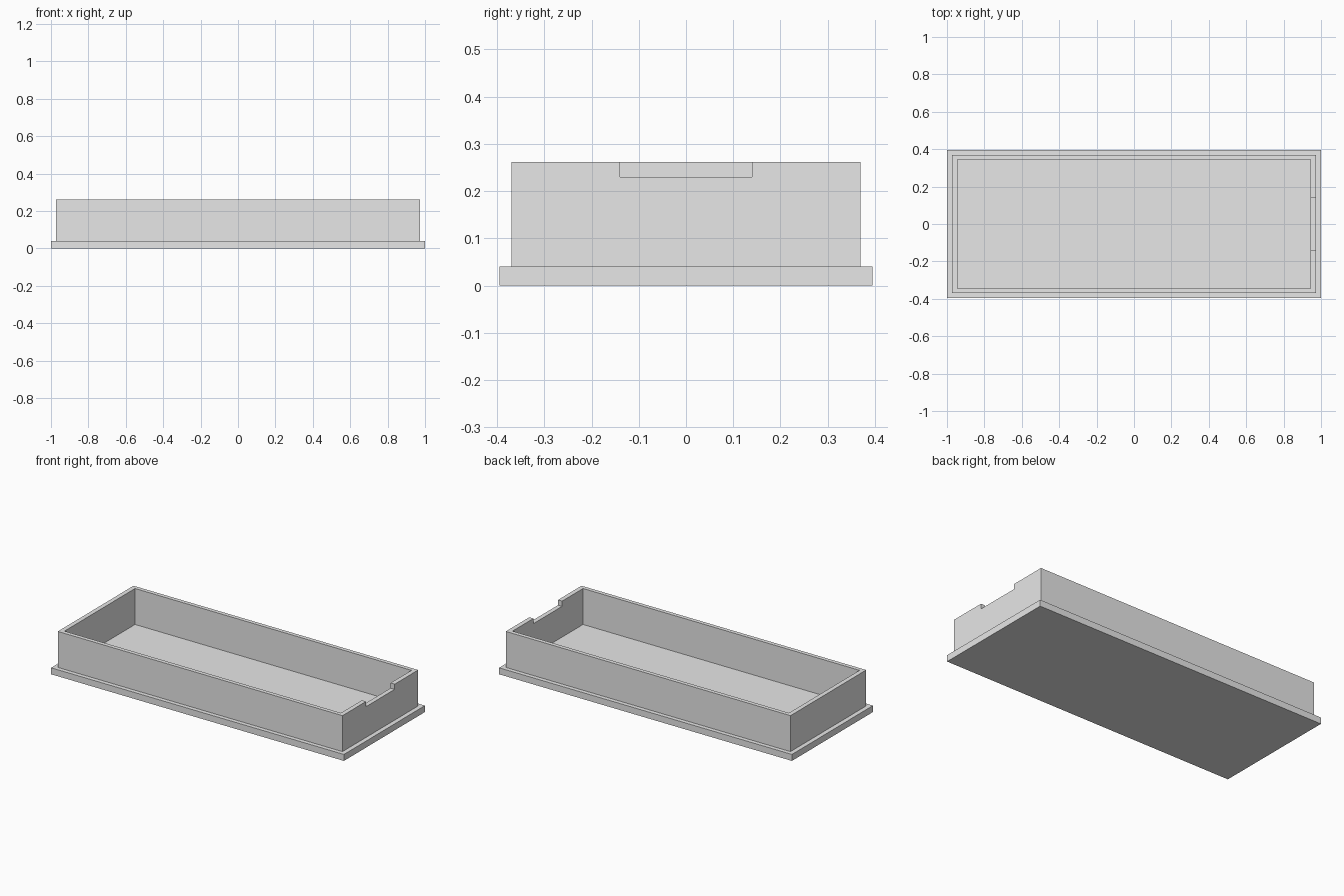
import bpy
import bmesh

cube = bpy.data.objects.get("Cube")
if cube:
    bpy.data.objects.remove(cube, do_unlink=True)

GREY = (0.8, 0.8, 0.8, 1.0)
grey = bpy.data.materials.new("plain grey")
grey.use_nodes = True
grey.diffuse_color = GREY
grey.node_tree.nodes["Principled BSDF"].inputs["Base Color"].default_value = GREY

# Main dimensions
LIP_X, LIP_Y = 1.0, 0.395        # half size of base flange
OUT_X, OUT_Y = 0.972, 0.369      # half size of wall outside
IN_X, IN_Y = 0.944, 0.344        # half size of wall inside
FLOOR, NOTCH_Z, TOP = 0.04, 0.23, 0.262
NOTCH_Y = 0.14


def rectangle(bm, half_x, half_y, z):
    """Counter-clockwise ring of four corners."""
    corners = ((-1, -1), (1, -1), (1, 1), (-1, 1))
    return [bm.verts.new((sx * half_x, sy * half_y, z)) for sx, sy in corners]


def make_object(name, bm):
    bmesh.ops.recalc_face_normals(bm, faces=bm.faces)
    mesh = bpy.data.meshes.new(name)
    bm.to_mesh(mesh)
    bm.free()
    mesh.materials.append(grey)
    obj = bpy.data.objects.new(name, mesh)
    bpy.context.collection.objects.link(obj)
    return obj


# Tray: one watertight shell of stacked rectangles from base to inner floor
bm = bmesh.new()
sections = [
    (LIP_X, LIP_Y, 0), (LIP_X, LIP_Y, FLOOR),
    (OUT_X, OUT_Y, FLOOR), (OUT_X, OUT_Y, TOP),
    (IN_X, IN_Y, TOP), (IN_X, IN_Y, FLOOR),
]
rings = [rectangle(bm, *s) for s in sections]
for low, high in zip(rings, rings[1:]):
    for i in range(4):
        j = (i + 1) % 4
        bm.faces.new((low[i], low[j], high[j], high[i]))
bm.faces.new(rings[0])
bm.faces.new(rings[-1])
tray = make_object("tray", bm)

# Cutter for the shallow notch in the rim of one end wall
bm = bmesh.new()
bmesh.ops.create_cube(bm, size=1)
for v in bm.verts:
    v.co.x = OUT_X + 0.05 if v.co.x > 0 else IN_X - 0.05
    v.co.y *= 2 * NOTCH_Y
    v.co.z = TOP + 0.05 if v.co.z > 0 else NOTCH_Z
cutter = make_object("notch_cutter", bm)
cutter.hide_render = True

# Cut the notch, bake it in and drop the cutter
notch = tray.modifiers.new("notch", 'BOOLEAN')
notch.operation = 'DIFFERENCE'
notch.solver = 'EXACT'
notch.object = cutter
bpy.context.view_layer.objects.active = tray
bpy.ops.object.modifier_apply(modifier=notch.name)
bpy.data.objects.remove(cutter, do_unlink=True)
